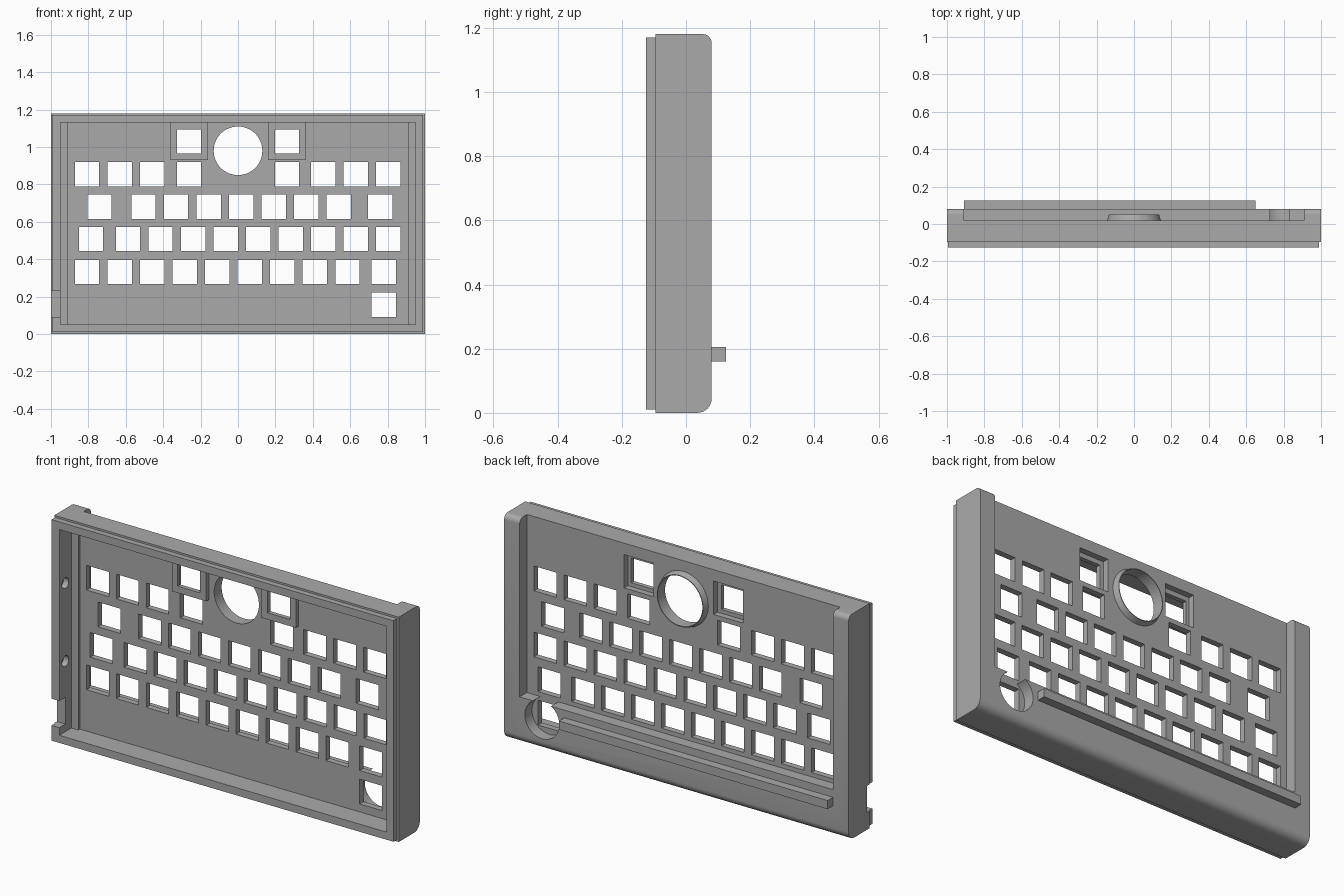
import bpy, bmesh, math
from mathutils import Matrix, Vector

cube = bpy.data.objects.get("Cube")
if cube:
    bpy.data.objects.remove(cube, do_unlink=True)

mat = bpy.data.materials.new("plain grey")
mat.use_nodes = True
grey = (0.4, 0.4, 0.4, 1)
mat.diffuse_color = grey
mat.node_tree.nodes["Principled BSDF"].inputs["Base Color"].default_value = grey


def box(bm, x0, x1, y0, y1, z0, z1):
    size = Matrix.Diagonal((x1 - x0, y1 - y0, z1 - z0, 1))
    mid = Matrix.Translation(((x0 + x1) / 2, (y0 + y1) / 2, (z0 + z1) / 2))
    return bmesh.ops.create_cube(bm, size=1, matrix=mid @ size)["verts"]


def rod(bm, center, depth, r1, r2, axis="Y", sides=64):
    turn = Matrix.Rotation(-math.pi / 2, 4, "X") if axis == "Y" else Matrix.Rotation(math.pi / 2, 4, "Y")
    bmesh.ops.create_cone(bm, cap_ends=True, segments=sides, radius1=r1, radius2=r2,
                          depth=depth, matrix=Matrix.Translation(center) @ turn)


def make(name, bm):
    bmesh.ops.recalc_face_normals(bm, faces=bm.faces)
    me = bpy.data.meshes.new(name)
    bm.to_mesh(me)
    bm.free()
    me.materials.append(mat)
    ob = bpy.data.objects.new(name, me)
    bpy.context.collection.objects.link(ob)
    return ob


def combine(target, bm, operation):
    tool = make("tool", bm)
    tool.hide_render = True
    mod = target.modifiers.new("combine", "BOOLEAN")
    mod.operation, mod.object, mod.solver = operation, tool, "EXACT"
    bpy.ops.object.select_all(action="DESELECT")
    bpy.context.view_layer.objects.active = target
    target.select_set(True)
    bpy.ops.object.modifier_apply(modifier=mod.name)
    bpy.data.objects.remove(tool, do_unlink=True)


# Outer shell with rounded back edges
bm = bmesh.new()
box(bm, -1, 1, -0.095, 0.08, 0, 1.18)
for top, radius in ((False, 0.045), (True, 0.028)):
    edges = [e for e in bm.edges
             if all(v.co.y > 0.07 and (v.co.z > 1.17 if top else v.co.z < 0.001) for v in e.verts)]
    bmesh.ops.bevel(bm, geom=edges, offset=radius, segments=8, profile=0.5, affect="EDGES")
case = make("keyboard_case", bm)

# Front lip
bm = bmesh.new()
box(bm, -0.995, 0.99, -0.125, -0.05, 0.01, 1.17)
combine(case, bm, "UNION")

# Recessed back between the side rails
bm = bmesh.new()
box(bm, -0.91, 0.91, 0.02, 0.2, 0.245, 1.3)
combine(case, bm, "DIFFERENCE")

# Open front tray, slightly deeper between the side steps
bm = bmesh.new()
box(bm, -0.95, 0.95, -0.2, -0.025, 0.05, 1.13)
combine(case, bm, "DIFFERENCE")
bm = bmesh.new()
box(bm, -0.91, 0.91, -0.1, -0.012, 0.05, 1.13)
combine(case, bm, "DIFFERENCE")

# Raised front bosses, back ring and back bar
bm = bmesh.new()
for s in (-1, 1):
    box(bm, s * 0.26 - 0.1, s * 0.26 + 0.1, -0.035, 0.005, 0.93, 1.14)
rod(bm, (0, 0.025, 0.98), 0.05, 0.15, 0.134)
box(bm, -0.91, 0.65, 0.05, 0.125, 0.16, 0.205)
combine(case, bm, "UNION")

# Recesses behind the two upper keys and the corner key
bm = bmesh.new()
for s in (-1, 1):
    box(bm, s * 0.26 - 0.085, s * 0.26 + 0.085, -0.012, 0.1, 0.945, 1.12)
rod(bm, (0.78, 0.11, 0.16), 0.18, 0.1, 0.1)
combine(case, bm, "DIFFERENCE")

# Key openings: row height, then runs of (first centre, count)
PITCH, HALF = 0.174, 0.065
rows = [
    (1.03, [(-0.262, 1), (0.262, 1)]),
    (0.855, [(-0.807, 3), (-0.262, 1), (0.262, 1), (0.455, 3)]),
    (0.68, [(-0.74, 1), (-0.505, 7), (0.76, 1)]),
    (0.508, [(-0.786, 1), (-0.588, 9)]),
    (0.332, [(-0.807, 9), (0.78, 1)]),
    (0.157, [(0.78, 1)]),
]
bm = bmesh.new()
for z, runs in rows:
    for start, count in runs:
        for i in range(count):
            x = start + i * PITCH
            box(bm, x - HALF, x + HALF, -0.06, 0.055, z - HALF, z + HALF)
combine(case, bm, "DIFFERENCE")

# Round opening, side notch and blind screw holes
bm = bmesh.new()
rod(bm, (0, 0, 0.98), 0.3, 0.13, 0.13)
box(bm, -1.1, -0.94, -0.2, -0.075, 0.09, 0.23)
for s in (-1, 1):
    for z in (0.42, 0.83):
        rod(bm, (s * 0.955, -0.075, z), 0.05, 0.028, 0.028, "X", 24)
combine(case, bm, "DIFFERENCE")

bpy.ops.object.shade_smooth_by_angle(angle=math.radians(30))
